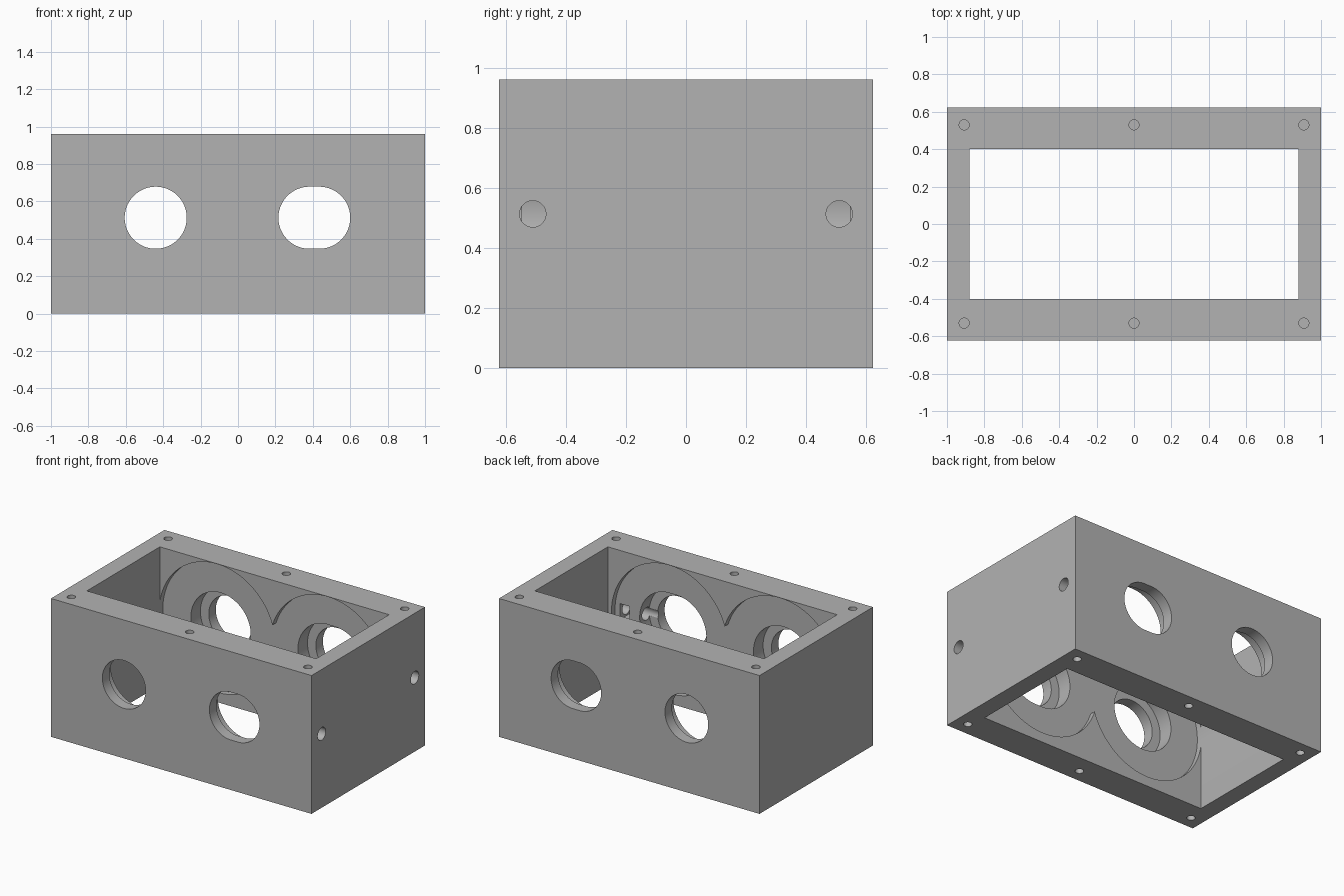
import bpy, bmesh, math
from mathutils import Matrix, Vector

if "Cube" in bpy.data.objects:
    bpy.data.objects.remove(bpy.data.objects["Cube"])

L, W, H = 1.0, 0.622, 0.96      # half length, half width, height
IX, IY = 0.88, 0.40             # half size of the inner opening
ZC = 0.513                      # height of the bore axis

grey = bpy.data.materials.new("light grey")
grey.diffuse_color = (0.45, 0.45, 0.45, 1)
grey.use_nodes = True
grey.node_tree.nodes["Principled BSDF"].inputs["Base Color"].default_value = grey.diffuse_color


def finish(bm, name):
    bmesh.ops.recalc_face_normals(bm, faces=bm.faces)
    me = bpy.data.meshes.new(name)
    bm.to_mesh(me)
    bm.free()
    me.materials.append(grey)
    ob = bpy.data.objects.new(name, me)
    bpy.context.collection.objects.link(ob)
    return ob


def box(name, x0, x1, y0, y1, z0, z1):
    bm = bmesh.new()
    bmesh.ops.create_cube(bm, size=1)
    bmesh.ops.scale(bm, vec=(x1 - x0, y1 - y0, z1 - z0), verts=bm.verts)
    bmesh.ops.translate(bm, vec=((x0 + x1) / 2, (y0 + y1) / 2, (z0 + z1) / 2), verts=bm.verts)
    return finish(bm, name)


def bore(name, start, axis, length, r, stretch=0.0, n=64):
    """Round or slotted prism from start along axis; stretch is the half slot travel in x."""
    rot = Vector((0, 0, 1)).rotation_difference(Vector(axis)).to_matrix()
    bm = bmesh.new()
    ring = []
    for i in range(n):
        a = 2 * math.pi * (i + 0.5) / n
        v = rot @ Vector((r * math.cos(a), r * math.sin(a), 0))
        v.x += math.copysign(stretch, v.x) if stretch else 0
        ring.append(bm.verts.new(Vector(start) + v))
    face = bm.faces.new(ring)
    ext = bmesh.ops.extrude_face_region(bm, geom=[face])["geom"]
    verts = [g for g in ext if isinstance(g, bmesh.types.BMVert)]
    bmesh.ops.translate(bm, vec=Vector(axis) * length, verts=verts)
    return finish(bm, name)


# Housing block
housing = box("housing", -L, L, -W, W, 0, H)
cutters = [box("opening_cutter", -IX, IX, -IY, IY, -0.1, H + 0.1)]

# Bores in both long walls: shallow round recess, counterbore, through hole
for s in (-1, 1):
    for x, stretch in ((-0.44, 0.0), (0.408, 0.026)):
        y = s * 0.3
        axis = (0, s, 0)
        cutters.append(bore("recess_cutter", (x, y, ZC), axis, 0.14, 0.445, n=96))
        cutters.append(bore("counterbore_cutter", (x, y, ZC), axis, 0.245, 0.23, stretch))
        cutters.append(bore("hole_cutter", (x, y, ZC), axis, 0.5, 0.166, stretch))
    # Clamp screw hole from the right end, with a nut pocket
    cutters.append(bore("clamp_cutter", (1.1, s * 0.51, ZC), (-1, 0, 0), 0.55, 0.044, n=32))
    ya, yb = sorted((s * 0.35, s * 0.57))
    cutters.append(box("nut_pocket_cutter", 0.74, 0.815, ya, yb, ZC - 0.055, ZC + 0.055))
    # Blind cover screw holes, top and bottom
    for x in (-0.908, 0, 0.908):
        cutters.append(bore("screw_cutter", (x, s * 0.53, H + 0.05), (0, 0, -1), 0.25, 0.027, n=24))
        cutters.append(bore("screw_cutter", (x, s * 0.53, -0.05), (0, 0, 1), 0.25, 0.027, n=24))

# Cut everything, then drop the cutters
bpy.context.view_layer.objects.active = housing
for c in cutters:
    m = housing.modifiers.new("cut", 'BOOLEAN')
    m.operation = 'DIFFERENCE'
    m.solver = 'EXACT'
    m.object = c
    bpy.ops.object.modifier_apply(modifier=m.name)
    bpy.data.objects.remove(c, do_unlink=True)

# Smooth bores, crisp edges
housing.select_set(True)
bpy.ops.object.shade_smooth_by_angle(angle=math.radians(30))
